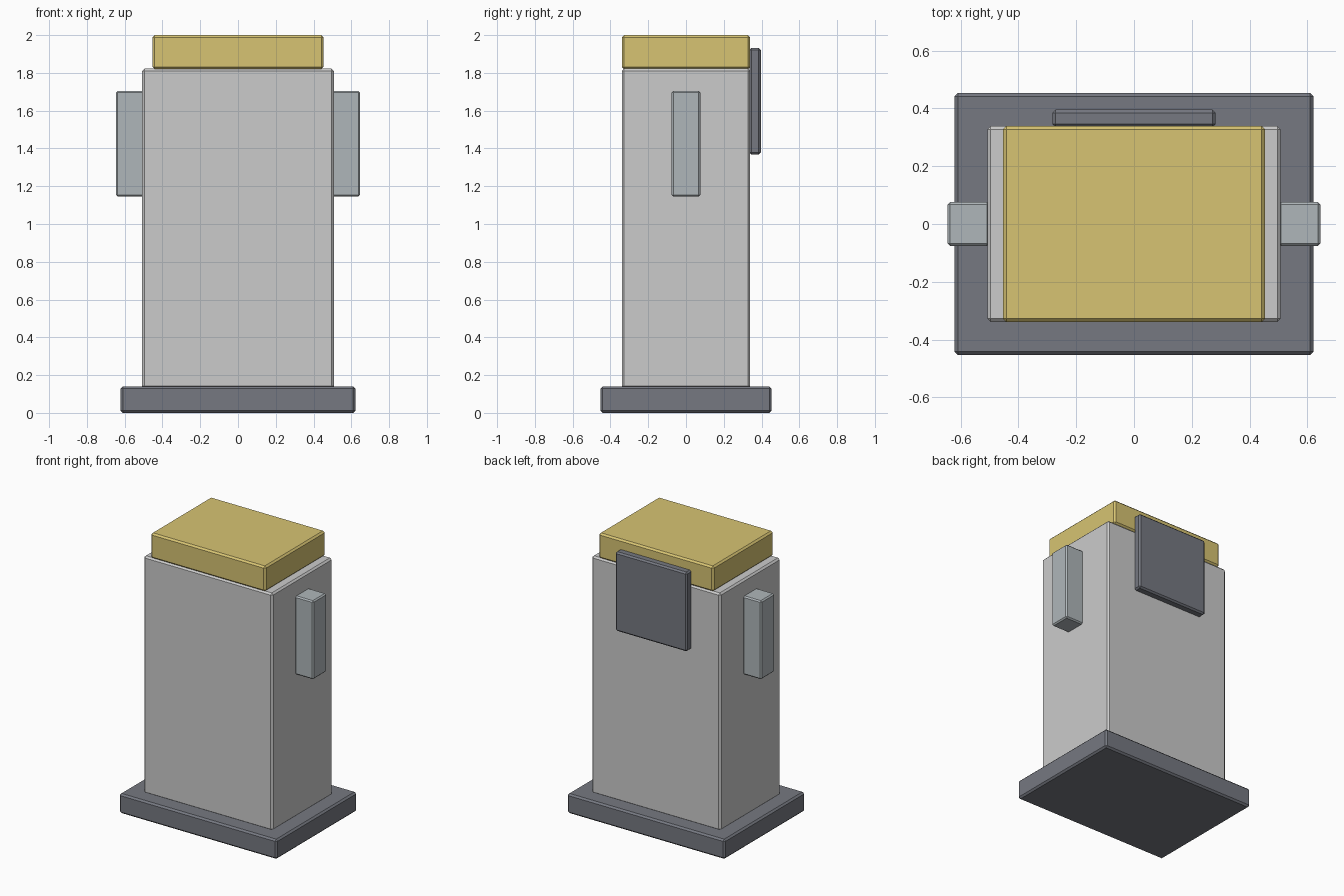
import bpy

if "Cube" in bpy.data.objects:
    bpy.data.objects.remove(bpy.data.objects["Cube"])


def material(name, rgb):
    mat = bpy.data.materials.new(name)
    mat.diffuse_color = (*rgb, 1.0)
    mat.use_nodes = True
    mat.node_tree.nodes["Principled BSDF"].inputs["Base Color"].default_value = mat.diffuse_color
    return mat


def box(name, lo, hi, bevel, mat=None):
    """Chamfered box spanning the corners lo and hi."""
    centre = [(a + b) / 2 for a, b in zip(lo, hi)]
    bpy.ops.mesh.primitive_cube_add(size=1, location=centre)
    obj = bpy.context.object
    obj.name = name
    obj.scale = [b - a for a, b in zip(lo, hi)]
    bpy.ops.object.transform_apply(location=False, rotation=False, scale=True)
    mod = obj.modifiers.new("chamfer", 'BEVEL')
    mod.width = bevel
    mod.segments = 1
    if mat:
        obj.data.materials.append(mat)
    return obj


dark = material("dark_slate", (0.18, 0.19, 0.22))
yellow = material("yellow", (0.68, 0.55, 0.17))
pale = material("pale_grey", (0.43, 0.47, 0.49))

# Plinth and main cabinet
box("base_plinth", (-0.622, -0.453, 0), (0.622, 0.453, 0.14), 0.012, dark)
box("cabinet_body", (-0.508, -0.34, 0.13), (0.508, 0.34, 1.822), 0.012)

# Yellow top block
box("top_cap", (-0.453, -0.34, 1.82), (0.453, 0.34, 2.0), 0.012, yellow)

# Panel high on the back
box("back_panel", (-0.283, 0.335, 1.368), (0.283, 0.396, 1.933), 0.011, dark)

# Matching side grips
for side, name in ((-1, "left_grip"), (1, "right_grip")):
    x0, x1 = sorted((side * 0.5, side * 0.646))
    box(name, (x0, -0.076, 1.145), (x1, 0.076, 1.705), 0.009, pale)
